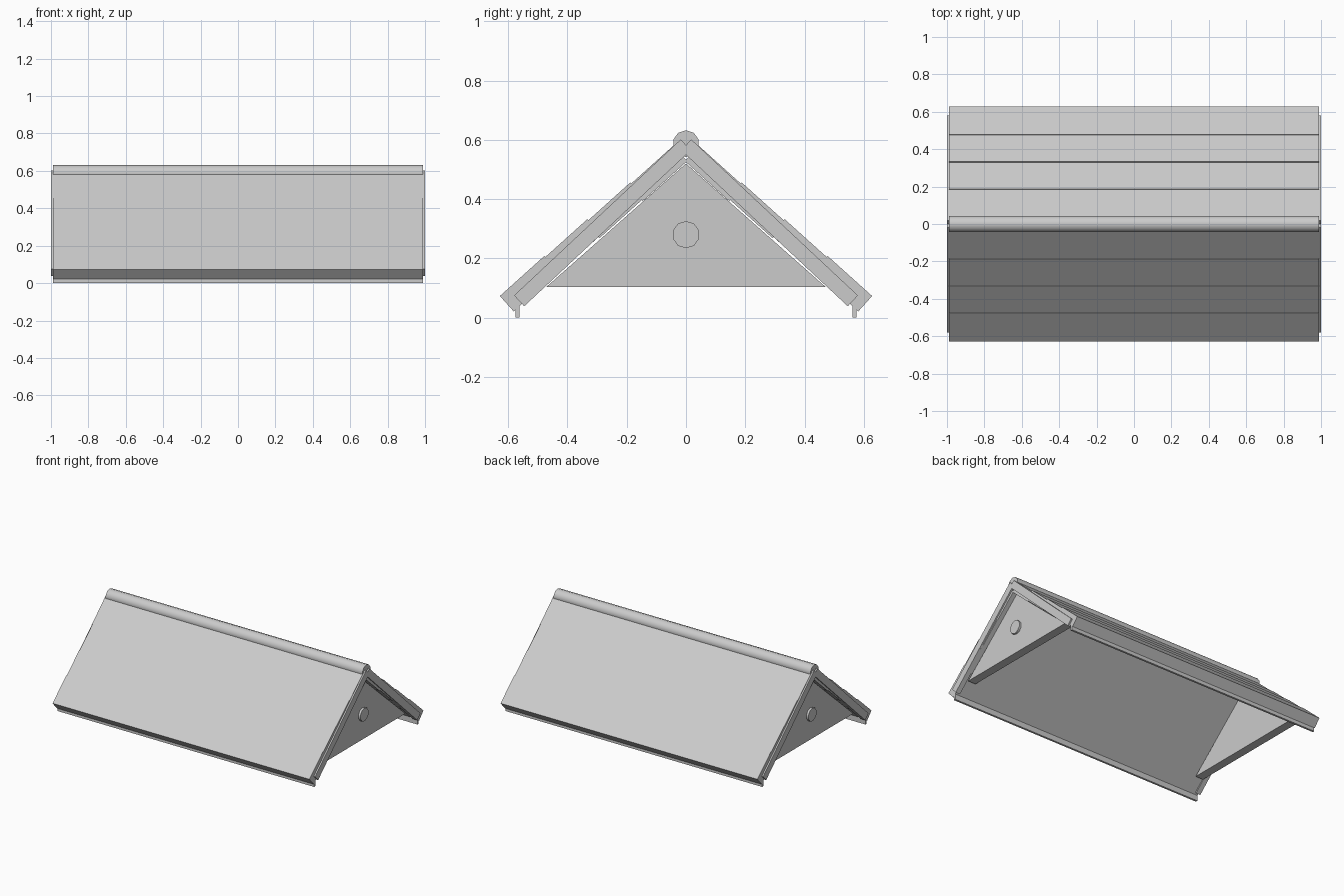
import bpy, bmesh, math
from mathutils import Matrix

if "Cube" in bpy.data.objects:
    bpy.data.objects.remove(bpy.data.objects["Cube"])


def prism(name, profile, x0, x1):
    """Extrude a closed (y, z) profile along x."""
    bm = bmesh.new()
    face = bm.faces.new([bm.verts.new((x0, y, z)) for y, z in profile])
    ext = bmesh.ops.extrude_face_region(bm, geom=[face])
    moved = [v for v in ext["geom"] if isinstance(v, bmesh.types.BMVert)]
    bmesh.ops.translate(bm, vec=(x1 - x0, 0, 0), verts=moved)
    bmesh.ops.recalc_face_normals(bm, faces=bm.faces[:])
    me = bpy.data.meshes.new(name)
    bm.to_mesh(me)
    bm.free()
    ob = bpy.data.objects.new(name, me)
    bpy.context.collection.objects.link(ob)
    return ob


def board(y, z, angle, length, width, side):
    """Sloping rectangle given by its lower outer corner."""
    c, s = math.cos(math.radians(angle)), math.sin(math.radians(angle))
    up, inn = (-c * length, s * length), (-s * width, -c * width)
    pts = [(y, z), (y + up[0], z + up[1]),
           (y + up[0] + inn[0], z + up[1] + inn[1]), (y + inn[0], z + inn[1])]
    return [(side * a, b) for a, b in pts]


def polygon(z, r, n=10):
    return [(r * math.sin(math.tau * i / n), z + r * math.cos(math.tau * i / n))
            for i in range(n)]


def smooth(ob):
    bpy.ops.object.select_all(action='DESELECT')
    bpy.context.view_layer.objects.active = ob
    ob.select_set(True)
    bpy.ops.object.shade_smooth_by_angle(angle=math.radians(50))


for side, label in ((-1, "front"), (1, "back")):
    # overlapping roof courses
    for i in range(4):
        prism(f"{label}_roof_course_{i + 1}",
              board(0.628 - 0.145 * i, 0.073 + 0.124 * i, 42, 0.202, 0.07, side),
              -0.99, 0.99)
    # eave drip strip
    prism(f"{label}_eave_strip",
          [(side * y, z) for y, z in ((0.562, 0), (0.576, 0), (0.576, 0.045), (0.562, 0.045))],
          -0.99, 0.99)
    # sloping trim boards at both ends
    for end, end_label in ((-1, "left"), (1, "right")):
        prism(f"{label}_{end_label}_gable_trim",
              board(0.58, 0.075, 43.1, 0.77, 0.05, side), end * 0.965, end * 1.0)

# gable walls with round vents
for end, end_label in ((-1, "left"), (1, "right")):
    prism(f"{end_label}_gable_wall",
          [(-0.472, 0.103), (0.472, 0.103), (0, 0.52)], end * 0.90, end * 0.96)
    smooth(prism(f"{end_label}_gable_vent", polygon(0.28, 0.046), end * 0.94, end * 0.975))

# ridge cap
smooth(prism("ridge_cap", polygon(0.587, 0.045), -0.99, 0.99))
